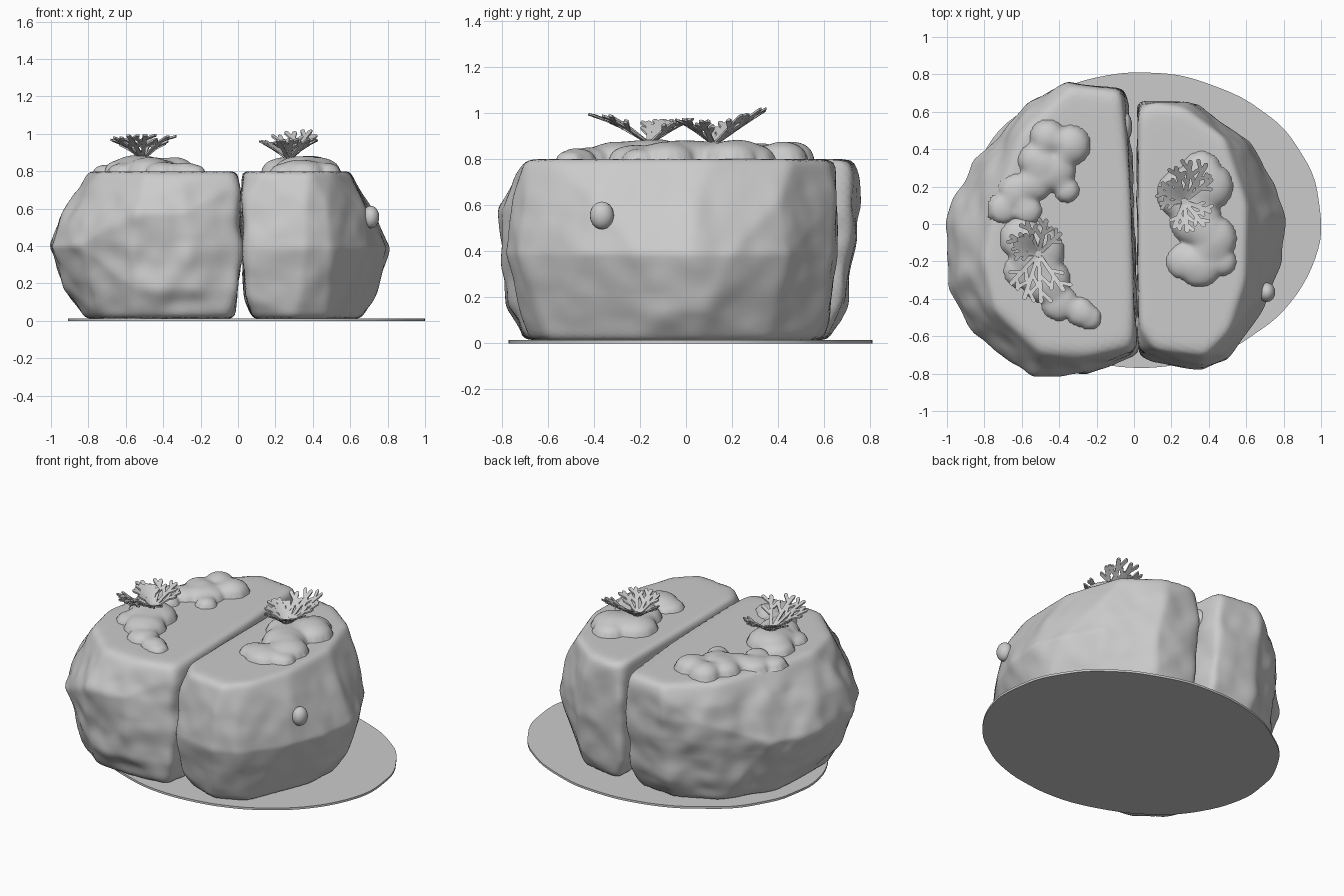
import bpy, bmesh, math, random
from mathutils import Vector, noise
from mathutils.bvhtree import BVHTree

if "Cube" in bpy.data.objects:
    bpy.data.objects.remove(bpy.data.objects["Cube"])

random.seed(4)
stone = bpy.data.materials.new("stone grey")
stone.diffuse_color = (0.6, 0.6, 0.6, 1)
stone.use_nodes = True
stone.node_tree.nodes["Principled BSDF"].inputs["Base Color"].default_value = stone.diffuse_color


def make_object(name, bm, angle=35, recalc=True):
    if recalc:
        bmesh.ops.recalc_face_normals(bm, faces=bm.faces[:])
    me = bpy.data.meshes.new(name)
    bm.to_mesh(me)
    bm.free()
    me.materials.append(stone)
    ob = bpy.data.objects.new(name, me)
    bpy.context.collection.objects.link(ob)
    bpy.ops.object.select_all(action='DESELECT')
    bpy.context.view_layer.objects.active = ob
    ob.select_set(True)
    bpy.ops.object.shade_smooth_by_angle(angle=math.radians(angle))
    return ob


def rock(name, center, rings, rough):
    """Chiselled stone: a fine ball wrapped onto the hull of several outlines, then roughened."""
    hull = bmesh.new()
    for z, pts in rings:
        for x, y in pts:
            hull.verts.new((x, y, z))
    bmesh.ops.convex_hull(hull, input=hull.verts[:])
    tree = BVHTree.FromBMesh(hull)
    bm = bmesh.new()
    bmesh.ops.create_icosphere(bm, subdivisions=6, radius=1)
    c = Vector(center)
    for v in bm.verts:
        d = Vector((v.co.x * .5, v.co.y * .75, v.co.z * .4)).normalized()
        hit = tree.ray_cast(c, d)[0]
        v.co = hit if hit else c + d * .4
    hull.free()
    for _ in range(2):
        bmesh.ops.smooth_vert(bm, verts=bm.verts[:], factor=0.5,
                              use_axis_x=True, use_axis_y=True, use_axis_z=True)
    bm.normal_update()
    moves = []
    for v in bm.verts:
        side = min(1, max(0, (0.77 - v.co.z) / 0.1)) * min(1, max(0, v.co.z / 0.1))
        n = noise.noise(v.co * 4.5) + 0.5 * noise.noise(v.co * 9)
        moves.append(v.normal * (rough * side * n))
    for v, m in zip(bm.verts, moves):
        v.co += m
    make_object(name, bm, 50)


# Two halves of the split boulder
left_rings = [
    (0.012, [(-.55, -.68), (-.3, -.71), (-.05, -.68), (-.02, -.5), (-.03, .3), (-.08, .6),
             (-.35, .62), (-.6, .5), (-.8, .2), (-.82, -.3), (-.72, -.55)]),
    (0.17, [(-.55, -.76), (-.25, -.78), (0, -.7), (-.05, .68), (-.36, .69), (-.9, .1), (-.93, -.3)]),
    (0.40, [(-.58, -.78), (-.28, -.79), (.02, -.68), (.015, -.4), (-.02, .45), (-.06, .69), (-.36, .71),
            (-.58, .61), (-.86, .33), (-1.0, .03), (-1.0, -.36), (-.86, -.6)]),
    (0.58, [(-.54, -.81), (-.28, -.81), (.015, -.7), (-.05, .72), (-.36, .76), (-.56, .66),
            (-.8, .3), (-.93, 0), (-.93, -.3)]),
    (0.74, [(-.06, .72), (-.36, .75), (.01, -.67), (-.3, -.74)]),
    (0.80, [(-.5, -.68), (-.2, -.69), (-.02, -.65), (0, -.4), (-.02, .2), (-.07, .7), (-.34, .73),
            (-.6, .49), (-.74, .1), (-.8, -.2), (-.74, -.46)]),
]
right_rings = [
    (0.012, [(.08, -.6), (.3, -.68), (.48, -.6), (.64, -.2), (.66, .05), (.55, .35), (.35, .55), (.08, .6)]),
    (0.14, [(.04, -.66), (.33, -.72), (.6, -.45), (.74, -.1), (.74, .08), (.34, .62), (.03, .62)]),
    (0.39, [(.03, -.7), (.1, -.74), (.36, -.78), (.5, -.73), (.7, -.45), (.79, -.2), (.81, .02),
            (.76, .2), (.62, .44), (.35, .64), (.1, .66), (.02, .62)]),
    (0.62, [(.02, -.68), (.36, -.76), (.48, -.7), (.67, -.4), (.7, .05), (.6, .4), (.3, .65), (.02, .65)]),
    (0.80, [(.03, -.55), (.12, -.67), (.38, -.70), (.5, -.58), (.59, -.3), (.6, .1), (.48, .46),
            (.27, .62), (.1, .65), (.02, .6), (.02, -.2)]),
]
rock("left_rock", (-.45, -.02, .4), left_rings, 0.022)
rock("right_rock", (.36, -.05, .4), right_rings, 0.012)

# Thin round ground plate with a slightly wavy rim
bm = bmesh.new()
rim = []
for i in range(96):
    a = math.tau * i / 96
    k = 1 + 0.012 * noise.noise(Vector((math.cos(a), math.sin(a), 0)) * 4)
    rim.append(bm.verts.new((0.045 + 0.955 * k * math.cos(a), 0.02 + 0.79 * k * math.sin(a), 0)))
base = bm.faces.new(rim)
top = bmesh.ops.extrude_face_region(bm, geom=[base], use_keep_orig=True)
for g in top['geom']:
    if isinstance(g, bmesh.types.BMVert):
        g.co.z = 0.014
make_object("ground_plate", bm)


def cushion(name, items, step=0.011):
    """Soft mound melted together from domes: x, y, radius, height."""
    x0, y0 = (min(i[k] - i[2] for i in items) - step for k in (0, 1))
    nx, ny = (int((max(i[k] + i[2] for i in items) - s) / step) + 3 for k, s in ((0, x0), (1, y0)))

    def height(x, y):
        total = 0
        for cx, cy, r, h in items:
            q = 1 - ((x - cx) ** 2 + (y - cy) ** 2) / (r * r)
            if q > 0:
                total += (h * math.sqrt(q)) ** 4
        return total ** .25

    bm = bmesh.new()
    grid, high = [], []
    for i in range(nx):
        hs = [height(x0 + i * step, y0 + j * step) for j in range(ny)]
        high.append(hs)
        grid.append([bm.verts.new((x0 + i * step, y0 + j * step, .795 + h if h > 0 else .78))
                     for j, h in enumerate(hs)])
    for i in range(nx - 1):
        for j in range(ny - 1):
            if max(high[i][j], high[i + 1][j], high[i][j + 1], high[i + 1][j + 1]) > 0:
                bm.faces.new((grid[i][j], grid[i + 1][j], grid[i + 1][j + 1], grid[i][j + 1]))
    bmesh.ops.delete(bm, geom=[v for v in bm.verts if not v.link_faces], context='VERTS')
    for _ in range(2):
        bmesh.ops.smooth_vert(bm, verts=[v for v in bm.verts if not v.is_boundary], factor=0.5,
                              use_axis_x=True, use_axis_y=True, use_axis_z=True)
    make_object(name, bm, 80, recalc=False)


# Moss cushions on the flat tops
cushion("left_back_moss", [(-.34, .42, .11, .08), (-.46, .46, .1, .08), (-.52, .34, .1, .07),
                           (-.43, .29, .12, .07), (-.53, .22, .1, .06), (-.62, .17, .1, .05),
                           (-.7, .08, .08, .04), (-.36, .18, .07, .05), (-.57, .07, .08, .05)])
cushion("left_front_moss", [(-.52, -.15, .15, .09), (-.6, -.08, .12, .07), (-.47, -.3, .13, .08),
                            (-.4, -.42, .1, .055), (-.29, -.47, .08, .05), (-.24, -.5, .07, .04),
                            (-.6, -.25, .1, .05)])
cushion("right_moss", [(.26, .16, .14, .08), (.4, .2, .13, .085), (.36, .28, .11, .07),
                       (.33, .02, .14, .085), (.42, -.08, .13, .08), (.35, -.22, .12, .065),
                       (.27, -.2, .1, .05), (.47, -.2, .08, .05)])

# Small round growths on the flanks and in the crack
for name, loc, r in [("flank_knob", (.71, -.365, .555), (.045, .052, .06)),
                     ("front_crack_knob", (.06, -.53, .61), (.055, .06, .052)),
                     ("back_crack_knob", (-.045, .52, .66), (.035, .075, .07))]:
    bm = bmesh.new()
    bmesh.ops.create_uvsphere(bm, u_segments=20, v_segments=14, radius=1)
    for v in bm.verts:
        v.co = Vector([c + p * s for c, p, s in zip(loc, v.co, r)])
    make_object(name, bm, 60)


def fan(bm, root, heading, length, spread, rise, curl):
    """Flat branching fan; fingers are rounded ribbons bent up over a cupped surface."""
    d = Vector((math.cos(heading), math.sin(heading), 0))
    s = Vector((-d.y, d.x, 0))

    def place(p, lift):
        v, u = p
        t = min(1.1, math.hypot(u, v) / length)
        z = rise * (t * (1 + curl) - curl * t * t) + lift
        return root + d * v + s * u + Vector((0, 0, z))

    def finger(a, b, w0, w1):
        a, b = Vector(a), Vector(b)
        f = (b - a).normalized()
        n = Vector((-f.y, f.x))
        stations = [(a.lerp(b, i / 4), w0 + (w1 - w0) * i / 4) for i in range(5)]
        for q in (math.radians(45), math.radians(80)):
            stations.append((b + f * w1 * math.sin(q), w1 * math.cos(q)))
        loops = [[bm.verts.new(place(c + n * w * sx, lz))
                  for sx, lz in ((1, -.005), (-1, -.005), (-1, .005), (1, .005))]
                 for c, w in stations]
        for p, q in zip(loops, loops[1:]):
            for k in range(4):
                bm.faces.new((p[k], p[k - 1], q[k - 1], q[k]))
        bm.faces.new(loops[0])
        bm.faces.new(loops[-1])

    def polar(r, a, start=(0, 0)):
        return (start[0] + r * math.cos(a), start[1] + r * math.sin(a))

    for i in range(4):
        a = spread * (i / 1.5 - 1) + random.uniform(-.08, .08)
        l = length * random.uniform(.88, 1) * (1 - .12 * abs(i - 1.5))
        finger((0, 0), polar(l, a), .010, .013)
        for k, sign in ((.45, 1), (.6, -1), (.78, 1)):
            finger(polar(l * k, a), polar(l * .3, a + sign * .75, polar(l * k, a)), .008, .011)


# Coral fans growing from the cushions
for name, root, fans in [
        ("left_coral", (-.51, -.16, .86),
         [(-95, .29, .62, .14, .5), (95, .21, .95, .12, .3), (150, .15, .5, .11, .3)]),
        ("right_coral", (.27, .12, .855),
         [(70, .25, .6, .17, .1), (-70, .18, .8, .12, .4), (150, .17, .55, .11, .3)])]:
    bm = bmesh.new()
    stem = bmesh.ops.create_cone(bm, cap_ends=True, segments=10, radius1=.03, radius2=.018, depth=.05)
    for v in stem['verts']:
        v.co += Vector(root)
    for h, l, sp, rise, curl in fans:
        fan(bm, Vector(root), math.radians(h), l, sp, rise, curl)
    make_object(name, bm)
